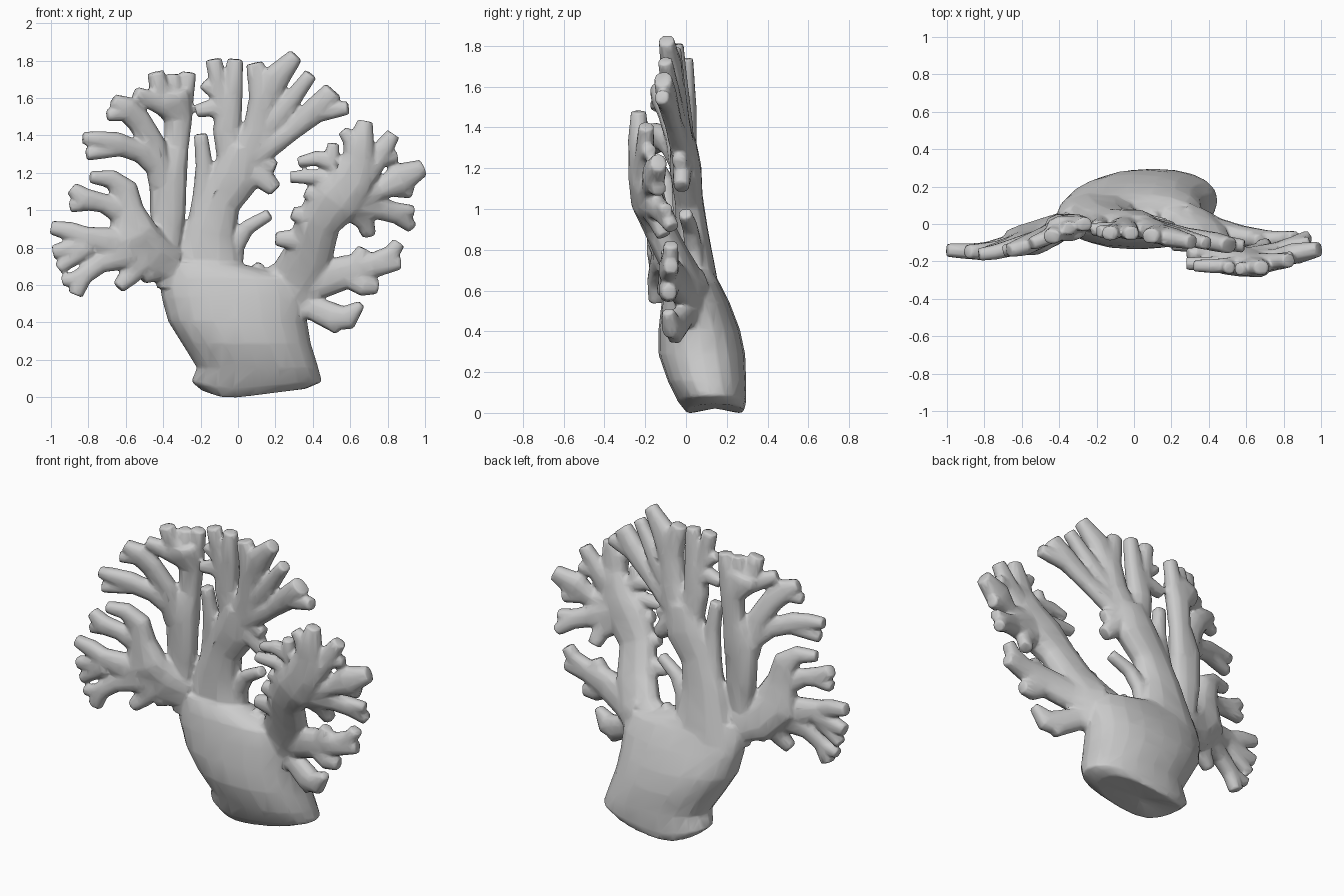
import bpy, bmesh, math
from mathutils import Vector

bm = bmesh.new()

def interp(v, pts):
    if v <= pts[0][0]: return pts[0][1]
    for (a, p), (b, q) in zip(pts, pts[1:]):
        if v <= b: return p + (q - p) * (v - a) / (b - a)
    return pts[-1][1]

def loft(rings):
    rings = [[bm.verts.new(c) for c in r] for r in rings]
    n = len(rings[0])
    for a, b in zip(rings, rings[1:]):
        for i in range(n):
            bm.faces.new((a[i], a[(i + 1) % n], b[(i + 1) % n], b[i]))
    for end in (rings[0][::-1], rings[-1]):
        mid = bm.verts.new(sum((v.co for v in end), Vector()) / n)
        for i in range(n):
            bm.faces.new((end[i], end[(i + 1) % n], mid))

def branch(depth, *pts):
    """Flattened tapering limb through (x, z, half width); depth(x, z) gives y."""
    P = [Vector((x, depth(x, z), z)) for x, z, w in pts]
    rings = []
    for i, (x, z, w) in enumerate(pts):
        d = P[min(i + 1, len(P) - 1)] - P[max(i - 1, 0)]
        d.normalize()
        side = d.cross(Vector((0, 1, 0))).normalized()
        thick = side.cross(d).normalized()
        t = 0.024 + 0.42 * w
        ring = []
        for k in range(10):
            a = 2 * math.pi * k / 10
            c, s = math.cos(a), math.sin(a)
            ring.append(P[i] + side * (w + .007) * math.copysign(abs(c) ** .85, c)
                        + thick * t * math.copysign(abs(s) ** .85, s))
        rings.append(ring)
    loft(rings)

# Trunk: z, x min, x max, y min, y max, strength of the pointed underside
sections = [(.01, -.19, .36, 0.0, .285, 1), (.06, -.25, .45, -.04, .295, .6),
            (.17, -.22, .43, -.09, .295, 0), (.3, -.30, .39, -.135, .29, 0),
            (.42, -.375, .37, -.135, .265, 0), (.55, -.41, .37, -.12, .215, 0),
            (.65, -.42, .34, -.10, .165, 0), (.73, -.39, .0, -.06, .12, 0)]
rings = []
for z, x0, x1, y0, y1, sl in sections:
    ring = []
    for k in range(20):
        a = 2 * math.pi * k / 20
        c, s = math.cos(a), math.sin(a)
        x = (x0 + x1) / 2 + (x1 - x0) / 2 * math.copysign(abs(c) ** .9, c)
        y = (y0 + y1) / 2 + (y1 - y0) / 2 * math.copysign(abs(s) ** .9, s)
        ring.append((x, y, z + sl * (.13 * max(x, 0) + .4 * max(-x - .1, 0))))
    rings.append(ring)
loft(rings)

# Centre limb
def yc(x, z):
    return interp(z, [(.6, .06), (.9, .03), (1.2, 0), (1.8, -.05)]) - .15 * max(x, 0)
branch(yc, (-.17, .55, .23), (-.165, .75, .17), (-.15, .9, .135), (-.1, 1.06, .11), (-.01, 1.2, .13), (.03, 1.35, .1))
branch(yc, (-.03, 1.25, .07), (-.06, 1.45, .07), (-.03, 1.65, .05), (-.015, 1.82, .035))
branch(yc, (-.06, 1.45, .06), (-.1, 1.65, .04), (-.13, 1.82, .038))
branch(yc, (-.07, 1.54, .05), (-.15, 1.56, .04), (-.225, 1.54, .028))
branch(yc, (-.1, 1.62, .03), (-.19, 1.69, .022))
branch(yc, (.04, 1.28, .09), (.11, 1.45, .075), (.13, 1.62, .065), (.09, 1.8, .04))
branch(yc, (.13, 1.55, .06), (.2, 1.72, .07), (.31, 1.84, .035))
branch(yc, (.08, 1.35, .06), (.24, 1.54, .05), (.39, 1.74, .03))
branch(yc, (.08, 1.3, .07), (.28, 1.43, .045), (.43, 1.56, .065), (.51, 1.65, .05))
branch(yc, (.4, 1.53, .05), (.59, 1.56, .03))
branch(yc, (.02, 1.24, .09), (.12, 1.2, .06), (.2, 1.12, .035))
branch(yc, (.05, 1.3, .05), (.2, 1.24, .03))
branch(yc, (-.2, .9, .07), (-.185, 1.1, .05), (-.18, 1.25, .04), (-.2, 1.42, .03))
branch(yc, (-.02, .62, .03), (-.02, .82, .05), (.05, .92, .035), (.17, .99, .025))
branch(yc, (.08, .57, .07), (.115, .73, .015))

# Left tall limb
def yl(x, z):
    y = interp(x, [(-1, -.14), (-.8, -.15), (-.6, -.1), (-.45, -.04), (-.3, .03)])
    return y - .05 * max(z - 1.1, 0)
branch(yl, (-.36, .6, .07), (-.375, .8, .06), (-.375, 1, .09), (-.375, 1.2, .095), (-.34, 1.34, .065))
branch(yl, (-.35, 1.15, .07), (-.33, 1.35, .06), (-.32, 1.5, .07), (-.36, 1.6, .11), (-.37, 1.64, .1))
branch(yl, (-.34, 1.58, .08), (-.42, 1.66, .05), (-.44, 1.75, .04))
branch(yl, (-.34, 1.55, .08), (-.35, 1.66, .045), (-.345, 1.74, .028))
branch(yl, (-.32, 1.5, .07), (-.28, 1.64, .04), (-.265, 1.75, .035))
branch(yl, (-.36, 1.56, .06), (-.46, 1.6, .045), (-.55, 1.64, .028))
branch(yl, (-.41, 1.15, .06), (-.45, 1.36, .06), (-.53, 1.49, .06), (-.6, 1.56, .06), (-.67, 1.6, .03))
branch(yl, (-.5, 1.45, .05), (-.6, 1.53, .035), (-.7, 1.52, .025))
branch(yl, (-.42, 1.22, .045), (-.52, 1.32, .05), (-.65, 1.37, .055), (-.75, 1.39, .04), (-.83, 1.4, .025))
branch(yl, (-.6, 1.35, .04), (-.81, 1.31, .027))

# Left fan
branch(yl, (-.35, .71, .1), (-.46, .76, .13), (-.57, .87, .14), (-.59, 1.02, .08), (-.61, 1.12, .07), (-.68, 1.18, .045), (-.79, 1.19, .025))
branch(yl, (-.58, .98, .07), (-.72, 1.05, .045), (-.82, 1.07, .055), (-.89, 1.13, .03))
branch(yl, (-.75, 1.06, .04), (-.9, 1.03, .025))
branch(yl, (-.55, .8, .11), (-.7, .84, .075), (-.82, .87, .05), (-.9, .9, .045), (-1, .92, .03))
branch(yl, (-.75, .85, .05), (-.88, .81, .045), (-.99, .79, .03))
branch(yl, (-.8, .82, .05), (-.96, .7, .027))
branch(yl, (-.6, .79, .09), (-.74, .73, .05), (-.83, .66, .045), (-.87, .56, .035))
branch(yl, (-.8, .67, .04), (-.94, .63, .022))
branch(yl, (-.54, .75, .09), (-.58, .66, .05), (-.64, .6, .03))
branch(yl, (-.42, .72, .08), (-.52, .67, .05))

# Right limb
def yr(x, z):
    y = interp(z, [(.55, .05), (.7, -.02), (.9, -.13), (1.1, -.2), (1.4, -.24)])
    return y + .25 * max(x - .65, 0)
branch(yr, (.18, .52, .17), (.31, .64, .14), (.38, .78, .125), (.43, .95, .115), (.52, 1.07, .14), (.61, 1.18, .12), (.65, 1.3, .08))
branch(yr, (.64, 1.2, .08), (.65, 1.34, .075), (.68, 1.49, .035))
branch(yr, (.63, 1.3, .06), (.6, 1.39, .035), (.56, 1.44, .025))
branch(yr, (.66, 1.2, .08), (.75, 1.3, .055), (.83, 1.42, .033))
branch(yr, (.72, 1.27, .04), (.85, 1.3, .025))
branch(yr, (.6, 1.18, .06), (.5, 1.27, .045), (.42, 1.29, .035), (.32, 1.27, .02))
branch(yr, (.5, 1.28, .035), (.51, 1.37, .025))
branch(yr, (.54, 1.14, .06), (.42, 1.19, .035), (.28, 1.19, .025))
branch(yr, (.5, 1.05, .06), (.36, 1.11, .025))
branch(yr, (.42, .95, .06), (.29, 1.0, .03))
branch(yr, (.38, .85, .07), (.2, .86, .03))
branch(yr, (.6, 1.1, .1), (.76, 1.12, .045), (.86, 1.18, .08), (.99, 1.24, .04))
branch(yr, (.82, 1.14, .05), (.93, 1.11, .03))
branch(yr, (.6, 1.07, .1), (.77, 1.02, .055), (.86, .99, .05), (.93, .92, .025))
branch(yr, (.75, 1.02, .045), (.94, 1.01, .022))
branch(yr, (.6, 1.05, .09), (.68, .95, .045), (.7, .88, .033))
branch(yr, (.25, .58, .08), (.2, .7, .03))

# Lower right limbs
def yb(x, z):
    return interp(x, [(.25, .06), (.45, -.03), (.65, -.09), (.9, -.07)])
branch(yb, (.28, .6, .12), (.44, .63, .085), (.57, .68, .085), (.72, .72, .065), (.87, .73, .028))
branch(yb, (.7, .71, .06), (.82, .78, .04), (.86, .84, .03))
branch(yb, (.62, .7, .06), (.67, .81, .025))
branch(yb, (.58, .67, .06), (.68, .61, .055), (.75, .6, .03))
branch(yb, (.28, .52, .1), (.4, .49, .06), (.51, .44, .07), (.59, .44, .06), (.66, .51, .015))
branch(yb, (.48, .44, .05), (.54, .37, .025))

# Merge every limb into one organic body
bmesh.ops.recalc_face_normals(bm, faces=bm.faces)
mesh = bpy.data.meshes.new("coral_fan")
bm.to_mesh(mesh)
bm.free()
coral = bpy.data.objects.new("coral_fan", mesh)
bpy.context.collection.objects.link(coral)
rm = coral.modifiers.new("fuse", 'REMESH')
rm.mode, rm.voxel_size, rm.use_smooth_shade = 'VOXEL', 0.01, True
sm = coral.modifiers.new("soften", 'SMOOTH')
sm.factor, sm.iterations = 0.5, 4
dc = coral.modifiers.new("simplify", 'DECIMATE')
dc.ratio = 0.1

# Stand the finished form on the ground
dg = bpy.context.evaluated_depsgraph_get()
low = min(v.co.z for v in coral.evaluated_get(dg).data.vertices)
coral.location.z = -low
